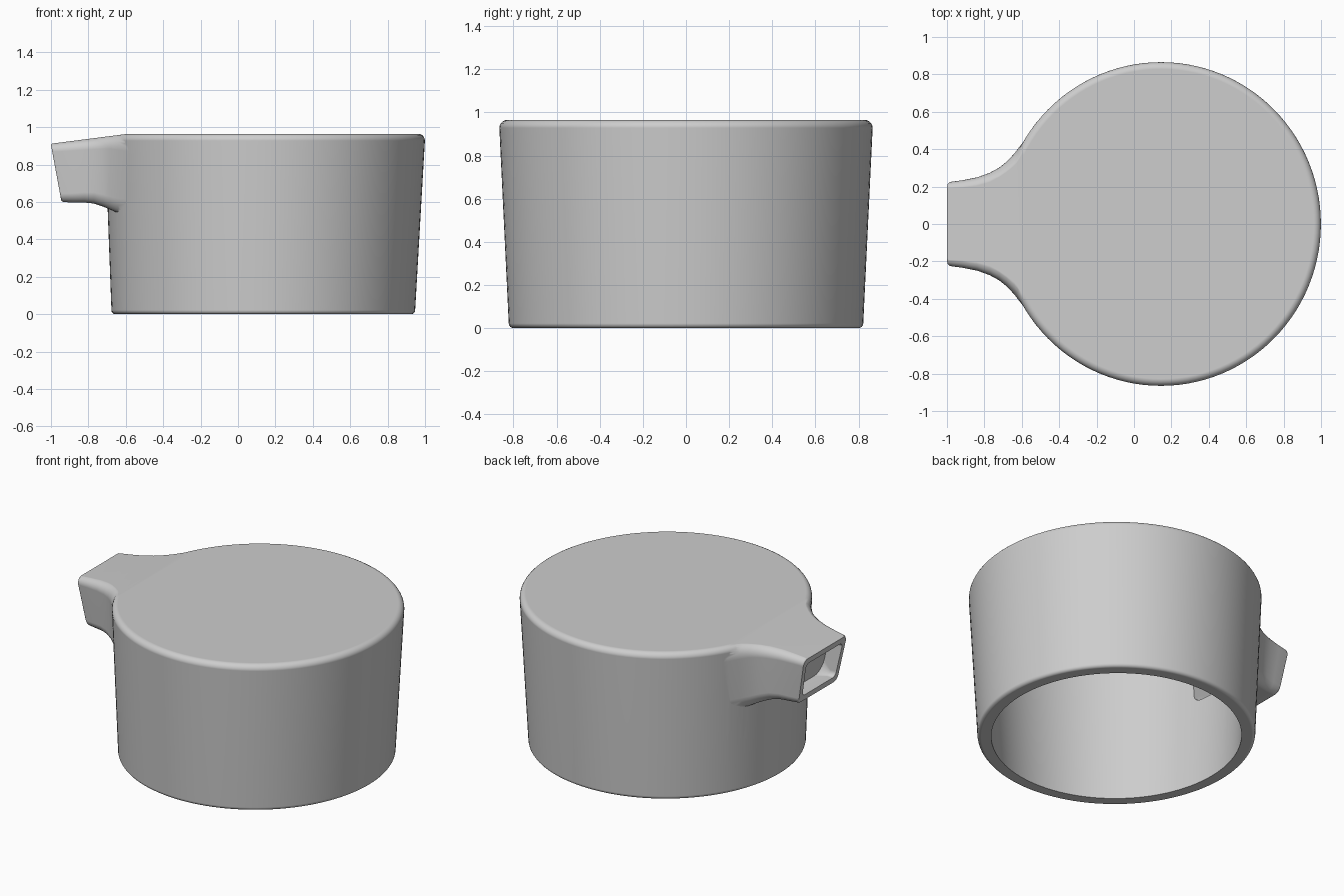
import bpy
import bmesh
import math

if "Cube" in bpy.data.objects:
    bpy.data.objects.remove(bpy.data.objects["Cube"], do_unlink=True)

CX, LEAN = 0.135, 0.010  # axis of the round body and its slight lean in x
OVAL = 1.012             # body is a touch wider from front to back

grey = bpy.data.materials.new("light grey")
grey.use_nodes = True
grey.diffuse_color = (0.61, 0.61, 0.61, 1)
grey.node_tree.nodes["Principled BSDF"].inputs["Base Color"].default_value = (0.61, 0.61, 0.61, 1)


def skin(name, rings):
    """Closed solid through a list of equally long point rings."""
    bm = bmesh.new()
    loops = [[bm.verts.new(p) for p in ring] for ring in rings]
    n = len(loops[0])
    for a, b in zip(loops, loops[1:]):
        for i in range(n):
            j = (i + 1) % n
            bm.faces.new((a[i], a[j], b[j], b[i]))
    bm.faces.new(loops[0])
    bm.faces.new(loops[-1])
    bmesh.ops.recalc_face_normals(bm, faces=bm.faces)
    mesh = bpy.data.meshes.new(name)
    bm.to_mesh(mesh)
    bm.free()
    mesh.materials.append(grey)
    obj = bpy.data.objects.new(name, mesh)
    bpy.context.collection.objects.link(obj)
    return obj


def lathe(name, profile, steps=112):
    turn = [2 * math.pi * i / steps for i in range(steps)]
    return skin(name, [[(CX + LEAN * z + r * math.cos(a), OVAL * r * math.sin(a), z)
                        for a in turn] for r, z in profile])


def rounded_section(x_top, x_bottom, half, z0, z1, r, taper=0.9, k=6):
    """Rounded rectangle across x, narrower at the bottom, optionally leaning."""
    ring = []
    for q, (sy, sz) in enumerate([(1, 1), (-1, 1), (-1, -1), (1, -1)]):
        cy = sy * (half - r)
        cz = z1 - r if sz > 0 else z0 + r
        for i in range(k + 1):
            a = math.pi / 2 * (q + i / k)
            y, z = cy + r * math.cos(a), cz + r * math.sin(a)
            t = (z - z0) / (z1 - z0)
            ring.append((x_bottom + (x_top - x_bottom) * t, y * (taper + (1 - taper) * t), z))
    return ring


def loft(name, sections):
    return skin(name, [rounded_section(*s) for s in sections])


def arc(cr, cz, r, start, end, steps=5):
    return [(cr + r * math.cos(math.radians(start + (end - start) * i / steps)),
             cz + r * math.sin(math.radians(start + (end - start) * i / steps)))
            for i in range(steps + 1)]


def combine(target, tool, operation):
    tool.hide_render = True
    mod = target.modifiers.new(operation.lower(), "BOOLEAN")
    mod.operation, mod.solver, mod.object = operation, "EXACT", tool
    bpy.context.view_layer.objects.active = target
    bpy.ops.object.modifier_apply(modifier=mod.name)
    bpy.data.objects.remove(tool, do_unlink=True)


# Tapered round body with softened rims
body = lathe("cup_with_spout",
             arc(0.790, 0.022, 0.022, -90, 0, 4) + arc(0.818, 0.928, 0.037, 0, 90))

# Spout flaring into the body: x top, x bottom, half width, z bottom, z top, corner
combine(body, loft("spout", [
    (-1.000, -0.945, 0.220, 0.608, 0.905, 0.040),
    (-0.992, -0.935, 0.228, 0.600, 0.914, 0.045),
    (-0.92, -0.88, 0.238, 0.597, 0.923, 0.050),
    (-0.84, -0.82, 0.254, 0.597, 0.933, 0.055),
    (-0.77, -0.77, 0.279, 0.592, 0.942, 0.060),
    (-0.72, -0.72, 0.307, 0.575, 0.949, 0.065),
    (-0.68, -0.68, 0.340, 0.558, 0.954, 0.070),
    (-0.64, -0.64, 0.384, 0.540, 0.959, 0.080),
    (-0.60, -0.60, 0.438, 0.525, 0.9641, 0.090),
    (-0.55, -0.55, 0.502, 0.510, 0.9642, 0.090),
    (-0.51, -0.51, 0.537, 0.500, 0.9642, 0.090)]), "UNION")

# One sloping plane runs from the flat top out along the spout
combine(body, loft("slope_cutter", [(-1.1, -1.1, 0.7, 0.899, 1.2, 0.002),
                                    (-0.5, -0.5, 0.7, 0.976, 1.2, 0.002)]), "DIFFERENCE")

# Hollow inside, open at the bottom, under a thin top
combine(body, lathe("cavity_cutter",
                    [(0.729, -0.05), (0.731, 0.0)] + arc(0.758, 0.915, 0.02, 0, 90)), "DIFFERENCE")

# Rounded pocket in the spout mouth
combine(body, loft("mouth_cutter", [(-1.10, -1.06, 0.187, 0.645, 0.868, 0.03),
                                    (-0.95, -0.91, 0.187, 0.645, 0.868, 0.03),
                                    (-0.90, -0.86, 0.175, 0.655, 0.860, 0.08)]), "DIFFERENCE")

# Recess behind it, opening into the cavity with a falling floor
combine(body, loft("recess_cutter", [(-0.82, -0.80, 0.187, 0.640, 0.868, 0.05),
                                     (-0.63, -0.63, 0.187, 0.575, 0.868, 0.05),
                                     (-0.45, -0.45, 0.187, 0.575, 0.868, 0.05)]), "DIFFERENCE")

# Smooth shading with crisp edges and flat large faces
bpy.ops.object.select_all(action="DESELECT")
body.select_set(True)
bpy.context.view_layer.objects.active = body
bpy.ops.object.shade_smooth_by_angle(angle=math.radians(42))
weighted = body.modifiers.new("weighted_normals", "WEIGHTED_NORMAL")
weighted.keep_sharp = True
